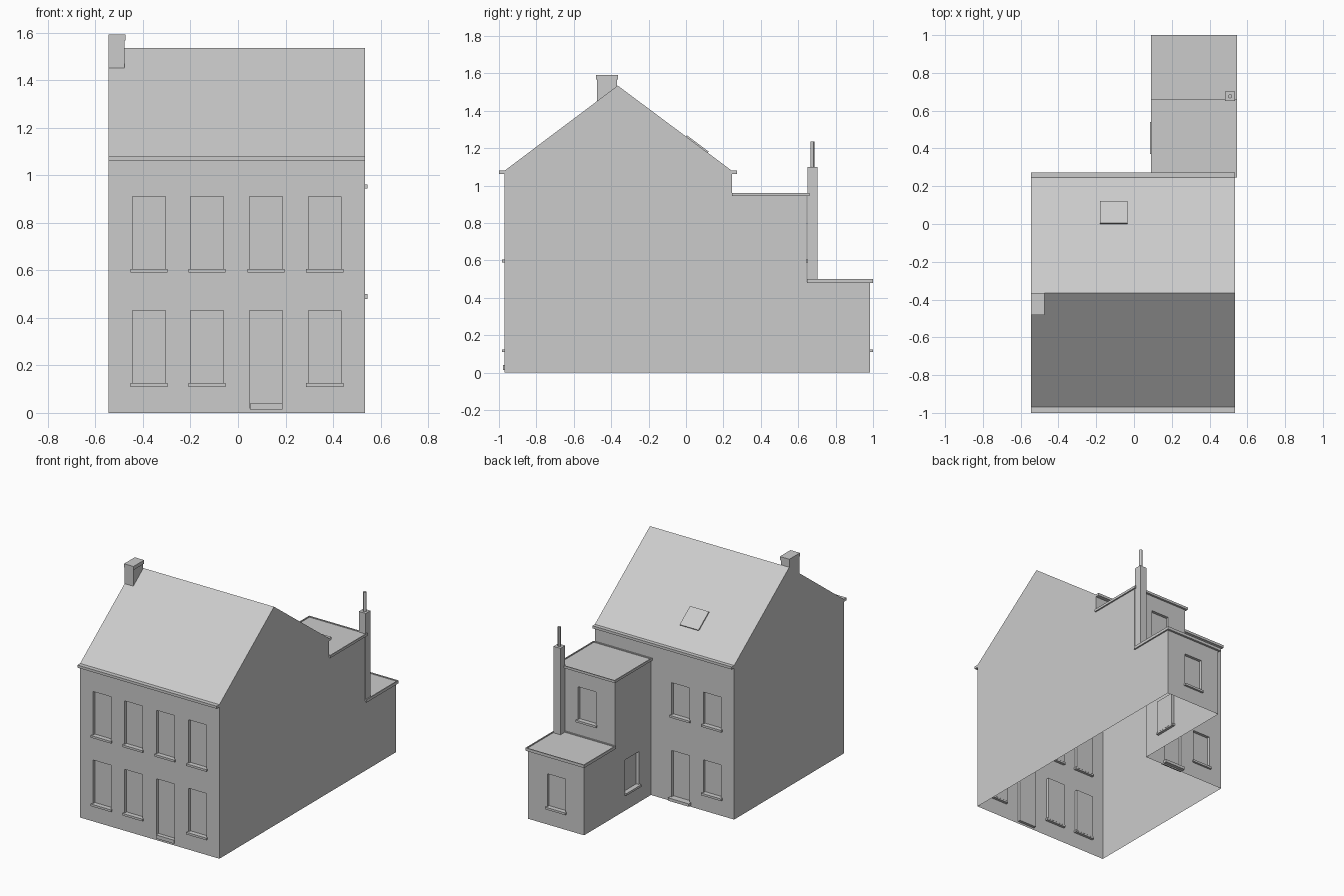
import bpy, bmesh, math
from mathutils import Vector

if "Cube" in bpy.data.objects:
    bpy.data.objects.remove(bpy.data.objects["Cube"])

X0, X1 = -0.545, 0.535          # side walls
YF, YB = -0.97, 0.245           # main front / back walls
YR, ZR, ZE = -0.365, 1.535, 1.08  # ridge and eaves
WX, WY1, WY2 = 0.10, 0.645, 0.985  # rear wing left wall, upper and lower back walls
Z = Vector((0, 0, 1))


def finish(name, bm):
    me = bpy.data.meshes.new(name)
    bm.to_mesh(me)
    bm.free()
    ob = bpy.data.objects.new(name, me)
    bpy.context.collection.objects.link(ob)
    return ob


def box(name, x, y, z, sink=0):
    bm = bmesh.new()
    bmesh.ops.create_cube(bm, size=1)
    for v in bm.verts:
        v.co = [r[0] if c < 0 else r[1] for c, r in zip(v.co, (x, y, z))]
    if sink:  # rimmed flat roof
        top = max(bm.faces, key=lambda f: f.calc_center_median().z)
        bmesh.ops.inset_region(bm, faces=[top], thickness=0.01, depth=0)
        bmesh.ops.inset_region(bm, faces=[top], thickness=0.0001, depth=-sink)
    return finish(name, bm)


def panel(name, pts):
    bm = bmesh.new()
    bm.faces.new([bm.verts.new(p) for p in pts])
    return finish(name, bm)


def wall(name, origin, u, length, height, openings=(), depth=0.02):
    """Wall with recessed openings (u0, u1, z0, z1, has_sill)."""
    o, u = Vector(origin), Vector(u)
    n = u.cross(Z)
    bm = bmesh.new()

    def quad(*pts):
        bm.faces.new([bm.verts.new(o + u * a + Z * b - n * d) for a, b, d in pts])

    us = sorted({0, length, *[w for op in openings for w in op[:2]]})
    zs = sorted({0, height, *[w for op in openings for w in op[2:4]]})
    for a, b in zip(us, us[1:]):
        for c, d in zip(zs, zs[1:]):
            mu, mz = (a + b) / 2, (c + d) / 2
            if not any(p[0] < mu < p[1] and p[2] < mz < p[3] for p in openings):
                quad((a, c, 0), (b, c, 0), (b, d, 0), (a, d, 0))
    for i, (a, b, c, d, sill) in enumerate(openings):
        ring = [(a, c), (b, c), (b, d), (a, d)]
        quad(*[(*p, depth) for p in ring])
        for p, q in zip(ring, ring[1:] + ring[:1]):
            quad((*p, 0), (*q, 0), (*q, depth), (*p, depth))
        if sill:
            e = [o + u * (a - 0.009) + n * 0.014 + Z * (c - 0.01),
                 o + u * (b + 0.009) - n * 0.019 + Z * (c + 0.005)]
            box(f"{name}_sill_{i}", *[sorted((e[0][k], e[1][k])) for k in range(3)])
    bmesh.ops.remove_doubles(bm, verts=bm.verts, dist=1e-5)
    return finish(name, bm)


# Front wall: four bays on two floors, third lower bay is the door
front = []
for cx in (-0.375, -0.13, 0.118, 0.365):
    a, b = cx - X0 - 0.069, cx - X0 + 0.069
    front.append((a, b, 0.60, 0.91, True))
    door = cx == 0.118
    front.append((a, b, 0.02 if door else 0.12, 0.43, not door))
wall("front_wall", (X0, YF, 0), (1, 0, 0), X1 - X0, ZE, front)
box("front_door_step", (0.05, 0.187), (YF - 0.008, YF + 0.02), (0.015, 0.04))

# Main back wall beside the wing, with back door
back = []
for cx in (-0.13, -0.375):
    a, b = WX - cx - 0.069, WX - cx + 0.069
    door = cx == -0.13
    back.append((a, b, 0.60, 0.83, True))
    back.append((a, b, 0.03 if door else 0.12, 0.355, not door))
wall("back_wall", (WX, YB, 0), (-1, 0, 0), WX - X0, ZE, back)
wall("back_wall_above_wing", (X1, YB, 0.945), (-1, 0, 0), X1 - WX, ZE - 0.945)
box("back_door_step", (-0.21, -0.05), (YB - 0.02, YB + 0.025), (0.01, 0.03))

# Rear wing walls
win = (0.15, 0.289)
wall("wing_back_lower", (X1, WY2, 0), (-1, 0, 0), X1 - WX, 0.49, [(*win, 0.12, 0.355, True)])
wall("wing_back_upper", (X1, WY1, 0.48), (-1, 0, 0), X1 - WX, 0.47, [(*win, 0.12, 0.355, True)])
wall("wing_side_lower", (WX, WY2, 0), (0, -1, 0), WY2 - YB, 0.49, [(0.455, 0.605, 0.12, 0.355, True)])
wall("wing_side_upper", (WX, WY1, 0.49), (0, -1, 0), WY1 - YB, 0.46)

# Side walls
panel("right_wall", [(X1, y, z) for y, z in (
    (YF, 0), (WY2, 0), (WY2, 0.49), (WY1, 0.49), (WY1, 0.95), (YB, 0.95),
    (YB, ZE), (YR, ZR), (YF, ZE))])
panel("left_wall", [(X0, y, z) for y, z in (
    (YB, 0), (YF, 0), (YF, ZE), (YR, ZR), (YB, ZE))])

# Pitched roof and gutters
panel("front_roof", [(X0, YF, ZE), (X1, YF, ZE), (X1, YR, ZR), (X0, YR, ZR)])
panel("back_roof", [(X1, YB, ZE), (X0, YB, ZE), (X0, YR, ZR), (X1, YR, ZR)])
box("front_gutter", (X0, X1), (-1.0, YF), (1.062, ZE))
box("back_gutter", (X0, X1), (YB, 0.272), (1.062, ZE))

# Flat wing roofs
box("wing_roof_upper", (0.09, 0.545), (YB, 0.66), (0.945, 0.962), 0.006)
box("wing_roof_lower", (0.09, 0.545), (0.647, 1.0), (0.48, 0.5), 0.006)

# Skylight on the back slope
sky = box("skylight", (-0.073, 0.073), (-0.072, 0.072), (-0.004, 0.008))
slope = (ZR - ZE) / (YB - YR)
sky.location = (-0.108, 0.058, ZR - slope * (0.058 - YR))
sky.rotation_euler.x = -math.atan(slope)

# Ridge chimney
box("main_chimney", (X0, -0.478), (-0.477, -0.369), (1.44, 1.567))
box("main_chimney_cap", (X0 - 0.001, -0.473), (-0.482, -0.364), (1.567, 1.592))

# Wing chimney and pot
box("wing_chimney", (0.482, X1), (0.65, 0.702), (0.485, 1.10))
bpy.ops.mesh.primitive_cylinder_add(vertices=12, radius=0.011, depth=0.14, location=(0.509, 0.676, 1.165))
bpy.context.object.name = "wing_chimney_pot"
bpy.ops.object.shade_smooth_by_angle()
